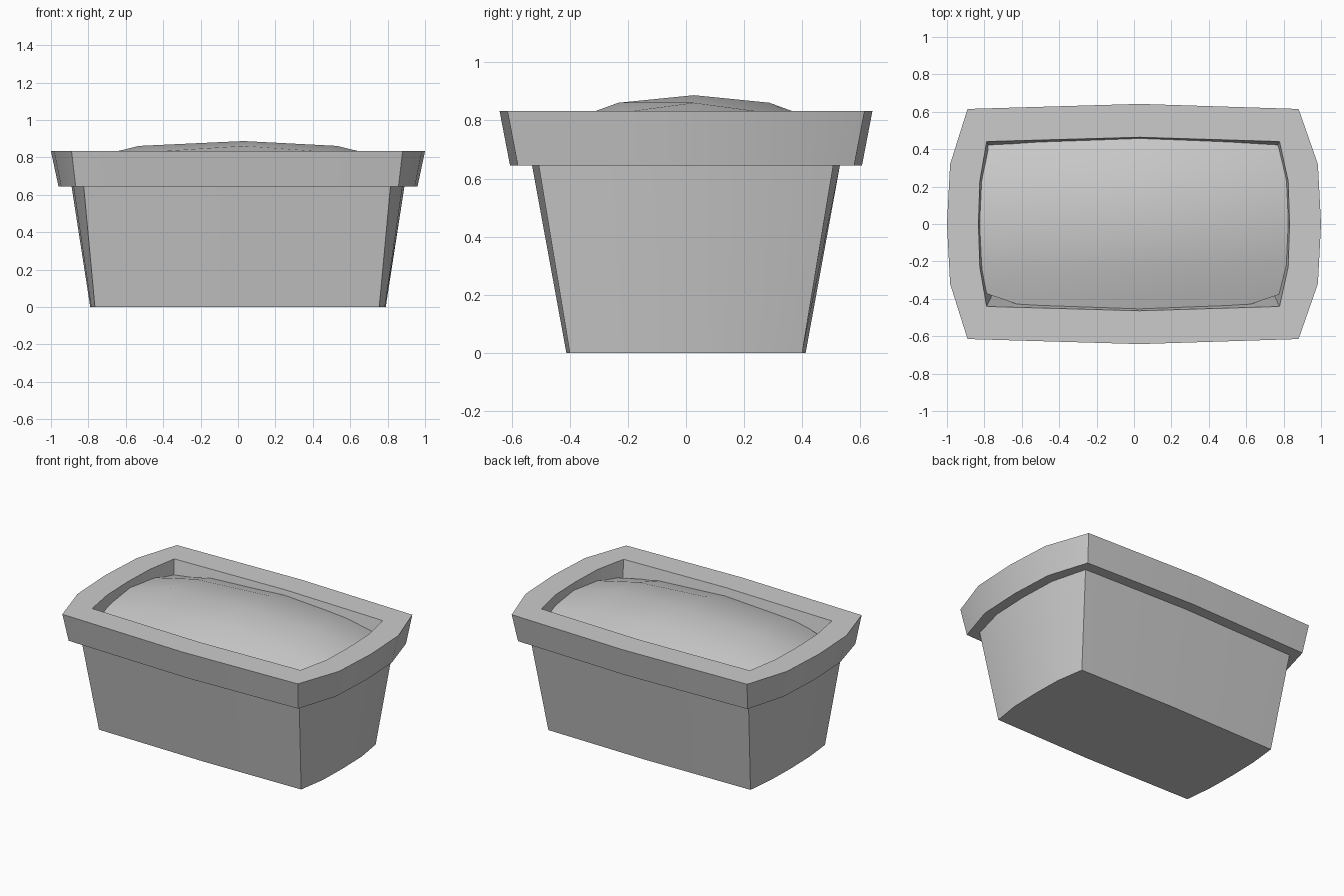
import bpy, bmesh

if "Cube" in bpy.data.objects:
    bpy.data.objects.remove(bpy.data.objects["Cube"])


def make_object(name, verts, faces, flip_outward=True):
    mesh = bpy.data.meshes.new(name)
    bm = bmesh.new()
    bv = [bm.verts.new(v) for v in verts]
    for f in faces:
        bm.faces.new([bv[i] for i in f])
    if flip_outward:
        bmesh.ops.recalc_face_normals(bm, faces=bm.faces[:])
    bm.to_mesh(mesh)
    bm.free()
    ob = bpy.data.objects.new(name, mesh)
    bpy.context.collection.objects.link(ob)
    bpy.ops.object.select_all(action='DESELECT')
    ob.select_set(True)
    bpy.context.view_layer.objects.active = ob
    bpy.ops.object.shade_smooth_by_angle(angle=0.52)
    return ob


def ring(side_x, mid_y, corner_x, corner_y, z):
    """Twelve-sided bowed rectangle at height z."""
    qx = corner_x + (side_x - corner_x) * 0.86
    qy = corner_y * 0.52
    right = [(corner_x, -corner_y), (qx, -qy), (side_x, 0), (qx, qy), (corner_x, corner_y)]
    left = [(-x - 0.01 * (abs(y) > qy), -y) for x, y in right]
    pts = right + [(0.03, mid_y)] + left + [(0.03, -mid_y)]
    return [(x, y, z) for x, y in pts]


# planter: tapered body, overhanging rim and hollow inside
sections = [
    (0.79, 0.412, 0.755, 0.40, 0.0),
    (0.89, 0.53, 0.815, 0.507, 0.645),
    (0.96, 0.606, 0.858, 0.579, 0.645),
    (1.00, 0.642, 0.88, 0.615, 0.833),
    (0.832, 0.464, 0.778, 0.441, 0.833),
    (0.75, 0.36, 0.73, 0.34, 0.30),
]
verts = [p for s in sections for p in ring(*s)]
n = 12
faces = [(k * n + i, k * n + (i + 1) % n, (k + 1) * n + (i + 1) % n, (k + 1) * n + i)
         for k in range(len(sections) - 1) for i in range(n)]
faces += [range(n), range((len(sections) - 1) * n, len(sections) * n)]
make_object("planter", verts, faces)

# soil: low mound on a 5 x 5 grid with pulled-in corners
quarter = {
    (0, 0): (0, 0, 0.887), (1, 0): (0.53, 0, 0.861), (2, 0): (0.96, 0, 0.755),
    (0, 1): (0, 0.26, 0.861), (1, 1): (0.52, 0.26, 0.826), (2, 1): (0.90, 0.24, 0.745),
    (0, 2): (0, 0.51, 0.77), (1, 2): (0.51, 0.495, 0.75), (2, 2): (0.83, 0.385, 0.73),
}
soil = []
for j in range(-2, 3):
    for i in range(-2, 3):
        x, y, z = quarter[abs(i), abs(j)]
        cx = 0.03 if i == 0 else 0
        soil.append((cx + (x if i > 0 else -x), 0.027 + (y if j > 0 else -y), z))


def inside(p):
    """Keep the hidden soil border within the rim's thickness."""
    x, y, z = p
    return (max(-0.88, min(0.88, x)), max(-0.50, min(0.54, y)), z - 0.0)


# slide the end points back along their slope so they stay in the planter wall
soil = [inside((x, y, z + max(0, abs(x) - 0.88) * 0.25)) for x, y, z in soil]
quads = [(r * 5 + c, r * 5 + c + 1, r * 5 + c + 6, r * 5 + c + 5)
         for r in range(4) for c in range(4)]
make_object("soil", soil, quads, False)
